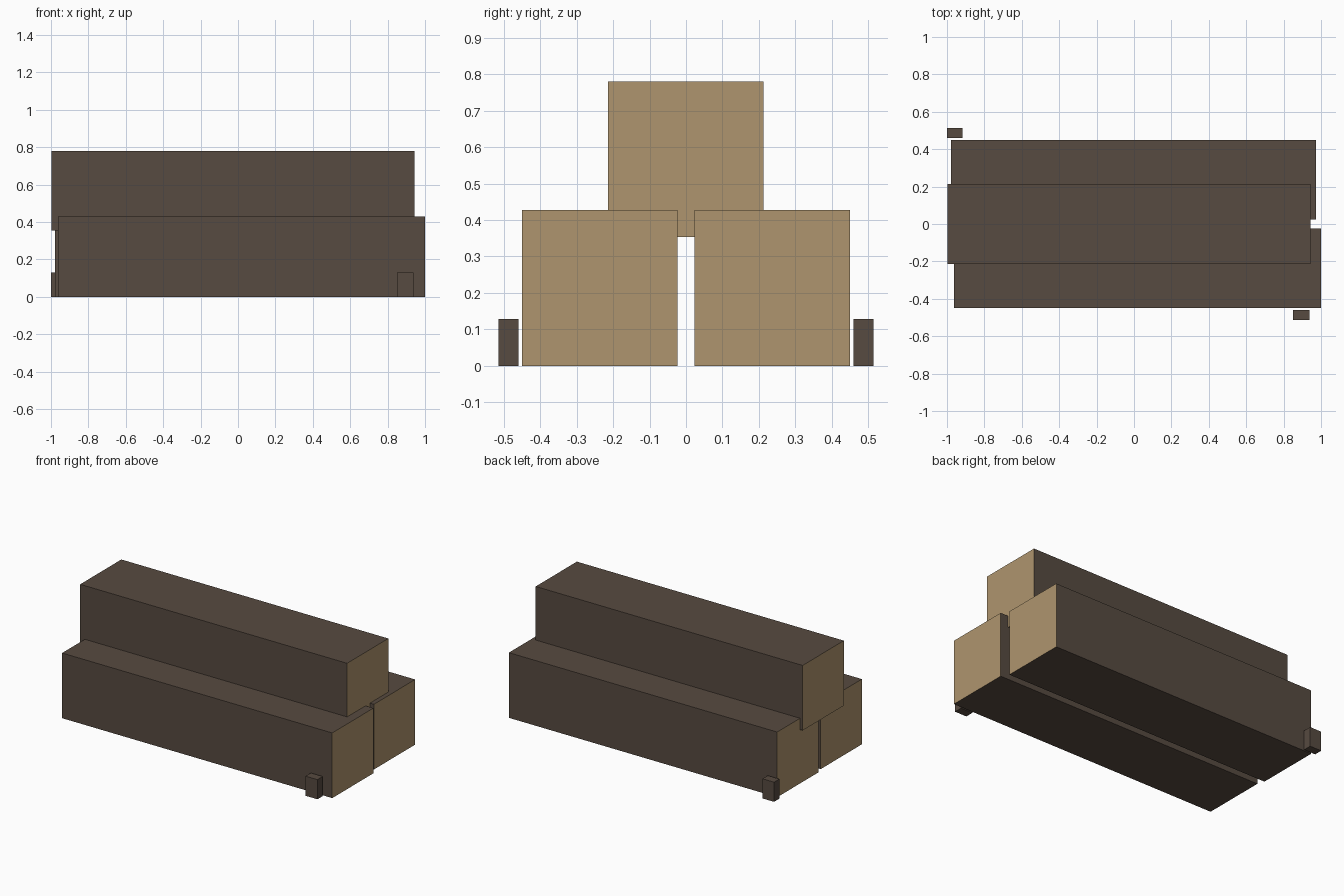
import bpy
import bmesh
from mathutils import Vector

if "Cube" in bpy.data.objects:
    bpy.data.objects.remove(bpy.data.objects["Cube"])


def material(name, rgb):
    m = bpy.data.materials.new(name)
    m.diffuse_color = (*rgb, 1)
    m.use_nodes = True
    m.node_tree.nodes["Principled BSDF"].inputs["Base Color"].default_value = m.diffuse_color
    return m


bark = material("dark_bark", (0.095, 0.069, 0.052))
cut_wood = material("cut_wood", (0.429, 0.301, 0.156))


def beam(name, low, high, cut_ends=False):
    """Box between two corners; cut ends get the pale wood colour."""
    low, high = Vector(low), Vector(high)
    mesh = bpy.data.meshes.new(name)
    bm = bmesh.new()
    bmesh.ops.create_cube(bm, size=1)
    bmesh.ops.scale(bm, vec=high - low, verts=bm.verts)
    bmesh.ops.translate(bm, vec=(low + high) / 2, verts=bm.verts)
    bm.normal_update()
    for f in bm.faces:
        f.material_index = int(cut_ends and abs(f.normal.x) > 0.5)
    bm.to_mesh(mesh)
    bm.free()
    mesh.materials.append(bark)
    mesh.materials.append(cut_wood)
    bpy.context.collection.objects.link(bpy.data.objects.new(name, mesh))


# Two logs on the ground and one resting across the gap between them
beam("front_log", (-0.963, -0.45, 0), (1.0, -0.023, 0.428), True)
beam("back_log", (-0.978, 0.023, 0), (0.972, 0.45, 0.428), True)
beam("top_log", (-0.997, -0.214, 0.353), (0.943, 0.213, 0.78), True)

# Small stakes that stop the logs rolling
beam("front_stake", (0.851, -0.514, 0), (0.937, -0.459, 0.129))
beam("back_stake", (-1.0, 0.459, 0), (-0.916, 0.514, 0.129))
